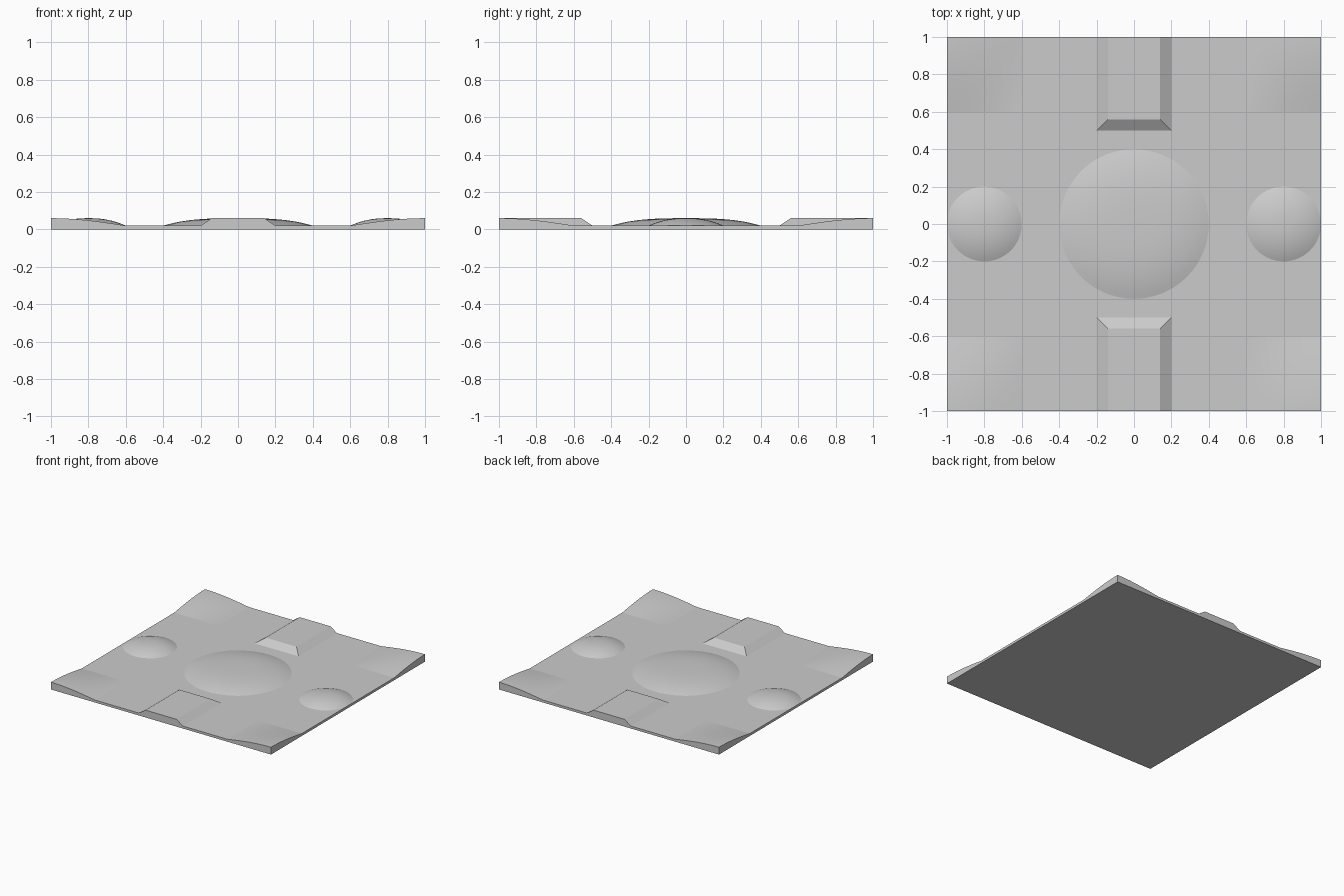
import bpy, bmesh, math

cube = bpy.data.objects.get("Cube")
if cube:
    bpy.data.objects.remove(cube, do_unlink=True)

BASE, TOP = 0.02, 0.06
RISE = TOP - BASE

grey = bpy.data.materials.new("light_grey")
grey.use_nodes = True
colour = (0.6, 0.6, 0.6, 1)
grey.diffuse_color = colour
grey.node_tree.nodes["Principled BSDF"].inputs["Base Color"].default_value = colour


def finish(name, bm, mirror=(False, False), smooth=False):
    bmesh.ops.remove_doubles(bm, verts=bm.verts, dist=1e-5)
    bmesh.ops.recalc_face_normals(bm, faces=bm.faces)
    # open skins must face upwards
    if sum(f.normal.z * f.calc_area() for f in bm.faces) < -1e-4:
        bmesh.ops.reverse_faces(bm, faces=bm.faces)
    mesh = bpy.data.meshes.new(name)
    bm.to_mesh(mesh)
    bm.free()
    mesh.materials.append(grey)
    obj = bpy.data.objects.new(name, mesh)
    bpy.context.collection.objects.link(obj)
    if any(mirror):
        mod = obj.modifiers.new("Mirror", "MIRROR")
        mod.use_axis = (*mirror, False)
        mod.use_mirror_merge = False
    if smooth:
        bpy.ops.object.select_all(action="DESELECT")
        obj.select_set(True)
        bpy.context.view_layer.objects.active = obj
        bpy.ops.object.shade_smooth_by_angle(angle=math.radians(35))
    return obj


def skin(name, point, nu, nv, **options):
    """Surface through a grid of points given by point(i, j)."""
    bm = bmesh.new()
    rows = [[bm.verts.new(point(i, j)) for j in range(nv + 1)] for i in range(nu + 1)]
    for a, b in zip(rows, rows[1:]):
        for j in range(nv):
            bm.faces.new((a[j], a[j + 1], b[j + 1], b[j]))
    bmesh.ops.dissolve_degenerate(bm, dist=1e-6, edges=bm.edges)
    return finish(name, bm, **options)


def mound(name, x, radius, power, rings=14, sides=64, **options):
    """Round swelling with a steep rim and a flattened crown."""
    def point(i, j):
        r, a = i / rings, math.tau * j / sides
        return (x + radius * r * math.cos(a), radius * r * math.sin(a),
                BASE + RISE * (1 - r ** power))
    return skin(name, point, rings, sides, smooth=True, **options)


# Flat slab
bm = bmesh.new()
bmesh.ops.create_cube(bm, size=2)
for v in bm.verts:
    v.co.z = BASE if v.co.z > 0 else 0
finish("base_slab", bm)

# Round swellings
mound("centre_mound", 0, 0.4, 3)
mound("side_domes", 0.8, 0.2, 2.3, mirror=(True, False))

# Raised corners with an upright skirt along the outer edges
N = 14


def corner_point(i, j):
    u, v = min(i, N) / N, min(j, N) / N
    lift = 0 if max(i, j) > N else math.sin(u * math.pi / 2) * math.sin(v * math.pi / 2)
    return (0.6 + 0.4 * u, 0.6 + 0.4 * v, BASE + RISE * lift)


skin("raised_corners", corner_point, N + 1, N + 1, mirror=(True, True), smooth=True)

# Bevelled blocks running out to the front and back edges
bm = bmesh.new()
bmesh.ops.create_cube(bm, size=1)
for v in bm.verts:
    upper = v.co.z > 0
    inset = 0.06 if upper else 0
    v.co = (math.copysign(0.2 - inset, v.co.x),
            1 if v.co.y > 0 else 0.5 + inset,
            TOP if upper else BASE)
finish("edge_blocks", bm, mirror=(False, True))
